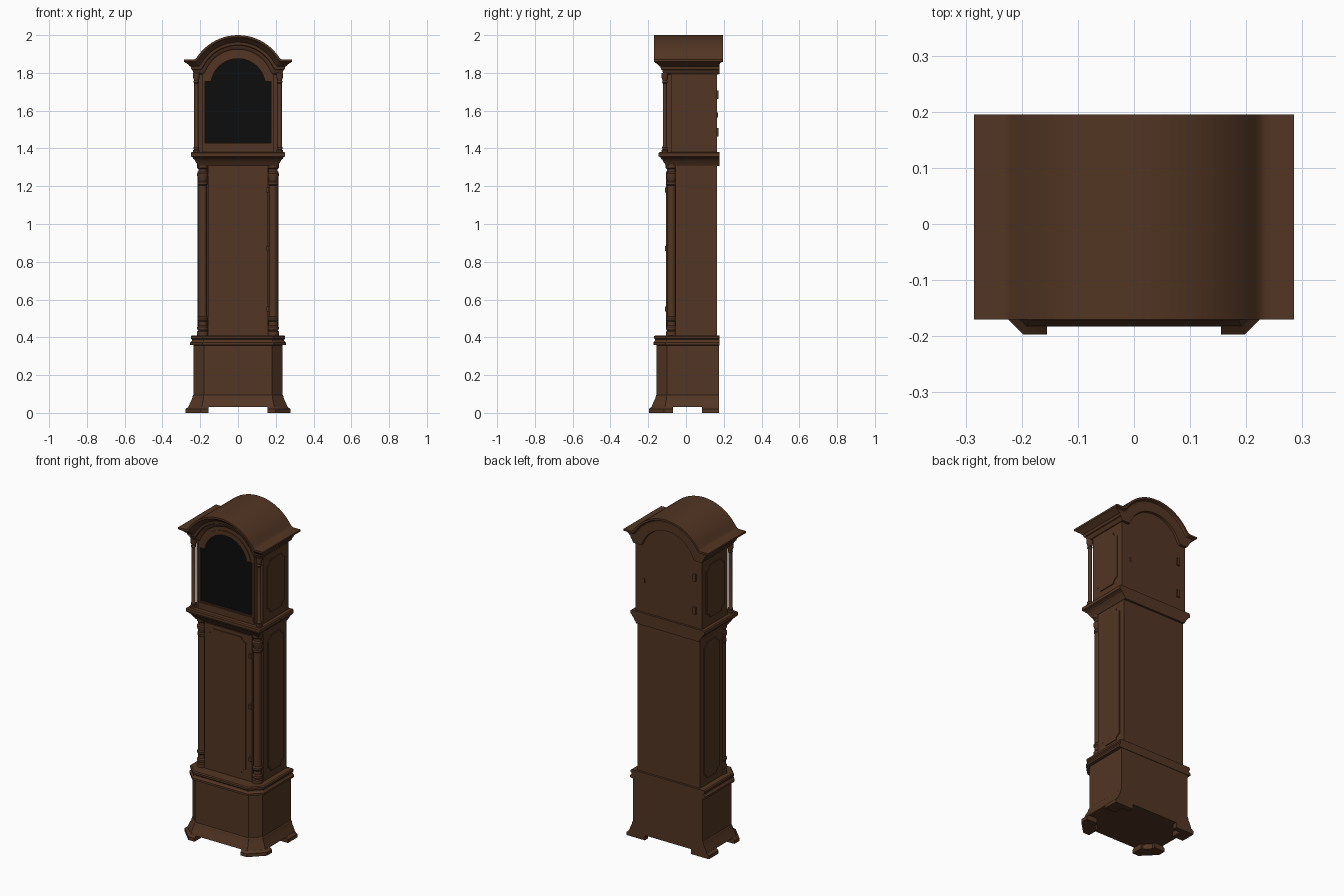
import bpy, bmesh, math
from mathutils import Matrix

if "Cube" in bpy.data.objects:
    bpy.data.objects.remove(bpy.data.objects["Cube"])


def material(name, rgb):
    m = bpy.data.materials.new(name)
    m.diffuse_color = (*rgb, 1)
    m.use_nodes = True
    m.node_tree.nodes["Principled BSDF"].inputs["Base Color"].default_value = m.diffuse_color
    return m


WOOD = material("dark_walnut", (0.085, 0.036, 0.017))
GLASS = material("black_glass", (0.004, 0.004, 0.004))


def add(name, me, mat=WOOD):
    me.materials.clear()
    me.materials.append(mat)
    me.shade_smooth()
    me.set_sharp_from_angle(angle=math.radians(30))
    ob = bpy.data.objects.new(name, me)
    bpy.context.collection.objects.link(ob)
    return ob


def finish(name, bm, mat=WOOD):
    bmesh.ops.recalc_face_normals(bm, faces=bm.faces)
    me = bpy.data.meshes.new(name)
    bm.to_mesh(me)
    bm.free()
    return add(name, me, mat)


def loft(name, rows, mat=WOOD):
    """Stack closed outlines: rows of (xy points, z), capped at both ends."""
    bm = bmesh.new()
    rings = [[bm.verts.new((x, y, z)) for x, y in pts] for pts, z in rows]
    n = len(rings[0])
    for a, b in zip(rings, rings[1:]):
        for i in range(n):
            j = (i + 1) % n
            bm.faces.new((a[i], a[j], b[j], b[i]))
    bm.faces.new(rings[0])
    bm.faces.new(rings[-1])
    return finish(name, bm, mat)


def box(name, x0, x1, y0, y1, z0, z1):
    pts = [(x0, y0), (x1, y0), (x1, y1), (x0, y1)]
    return loft(name, [(pts, z0), (pts, z1)])


def lathe(name, x, y, profile, n=20):
    ring = [(math.cos(2 * math.pi * i / n), math.sin(2 * math.pi * i / n)) for i in range(n)]
    return loft(name, [([(x + r * c, y + r * s) for c, s in ring], z) for r, z in profile])


FRONT = Matrix(((1, 0, 0, 0), (0, 0, -1, 0), (0, 1, 0, 0), (0, 0, 0, 1)))
SIDE = Matrix(((0, 0, 1, 0), (1, 0, 0, 0), (0, 1, 0, 0), (0, 0, 0, 1)))


def plate(name, loops, axis, lo, hi, mat=WOOD):
    """Flat cut-out board (extra loops are holes) spanning lo..hi along y (FRONT) or x (SIDE)."""
    cu = bpy.data.curves.new(name, 'CURVE')
    cu.dimensions, cu.fill_mode, cu.extrude = '2D', 'BOTH', (hi - lo) / 2
    for pts in loops:
        sp = cu.splines.new('POLY')
        sp.points.add(len(pts) - 1)
        for p, (u, v) in zip(sp.points, pts):
            p.co = (u, v, 0, 1)
        sp.use_cyclic_u = True
    tmp = bpy.data.objects.new(name + "_curve", cu)
    bpy.context.collection.objects.link(tmp)
    me = bpy.data.meshes.new_from_object(tmp.evaluated_get(bpy.context.evaluated_depsgraph_get()))
    bpy.data.objects.remove(tmp)
    mid = (lo + hi) / 2
    me.transform(Matrix.Translation((0, mid, 0) if axis is FRONT else (mid, 0, 0)) @ axis)
    return add(name, me, mat)


def notched(u0, u1, v0, v1, c):
    """Rectangle with stepped, cut-in corners."""
    k = c * 0.35
    return [(u1, v0 + c), (u1, v1 - c), (u1 - k, v1 - c), (u1 - c, v1 - k), (u1 - c, v1),
            (u0 + c, v1), (u0 + c, v1 - k), (u0 + k, v1 - c), (u0, v1 - c),
            (u0, v0 + c), (u0 + k, v0 + c), (u0 + c, v0 + k), (u0 + c, v0),
            (u1 - c, v0), (u1 - c, v0 + k), (u1 - k, v0 + c)]


def chamfered(o, back=0.175):
    """Base outline with cut front corners, grown outward by o."""
    h = [(0.18 + 0.41 * o, -0.155 - o), (0.235 + o, -0.10 - 0.41 * o), (0.235 + o, back)]
    return h + [(-x, y) for x, y in reversed(h)]


def rect(hx, front, back):
    return [(-hx, front), (hx, front), (hx, back), (-hx, back)]


# Plinth: flared skirt, chamfered box and its top moulding
loft("base_skirt", [(chamfered(o), z) for o, z in
                    [(0.028, 0.03), (0.024, 0.04), (0.018, 0.055), (0.008, 0.075), (0.004, 0.092), (0, 0.096)]])
loft("base_box", [(chamfered(0), 0.09), (chamfered(0), 0.37)])
loft("base_moulding", [(chamfered(o, 0.178), z) for o, z in
                       [(0, 0.358), (0.018, 0.36), (0.018, 0.372), (0.01, 0.38), (0.008, 0.388),
                        (0.014, 0.394), (0.014, 0.405), (0.008, 0.41)]])

# Bracket feet
for s, side in ((1, "right"), (-1, "left")):
    ff, bf = [], []
    for o, z in [(0.042, 0), (0.042, 0.02), (0.028, 0.032)]:
        f = [(0.155, -0.155 - o), (0.18 + 0.41 * o, -0.155 - o), (0.235 + o, -0.1 - 0.41 * o),
             (0.235 + o, -0.07), (0.205, -0.07), (0.205, -0.088), (0.168, -0.125), (0.155, -0.125)]
        b = [(0.235 + o, 0.085), (0.235 + o, 0.175), (0.155, 0.175), (0.155, 0.145),
             (0.205, 0.145), (0.205, 0.085)]
        ff.append(([(s * x, y) for x, y in f], z))
        bf.append(([(s * x, y) for x, y in b], z))
    loft("front_foot_" + side, ff)
    loft("back_foot_" + side, bf)

# Trunk with recessed front corners, door and panels
box("trunk_case", -0.21, 0.21, -0.055, 0.165, 0.40, 1.33)
box("trunk_front", -0.16, 0.16, -0.096, -0.05, 0.40, 1.33)
box("trunk_door", -0.153, 0.153, -0.1, -0.09, 0.425, 1.30)
plate("trunk_door_panel", [notched(-0.125, 0.125, 0.45, 1.278, 0.028)], FRONT, -0.105, -0.098)
for i, z in enumerate((0.55, 0.87, 1.18)):
    box(f"trunk_door_hinge_{i}", 0.15, 0.164, -0.111, -0.095, z - 0.013, z + 0.013)

trunk_column = [(0.03, 0.405), (0.03, 0.43), (0.024, 0.435), (0.03, 0.445), (0.03, 0.455), (0.024, 0.462),
                (0.024, 0.485), (0.029, 0.492), (0.029, 0.503), (0.023, 0.51), (0.023, 1.205), (0.028, 1.21),
                (0.028, 1.222), (0.023, 1.228), (0.025, 1.24), (0.03, 1.255), (0.03, 1.268), (0.024, 1.275),
                (0.024, 1.29), (0.031, 1.297), (0.031, 1.32)]
hood_column = [(0.018, 1.375), (0.018, 1.39), (0.013, 1.395), (0.015, 1.405), (0.011, 1.412), (0.011, 1.745),
               (0.015, 1.75), (0.012, 1.76), (0.017, 1.775), (0.018, 1.80)]
for s, side in ((1, "right"), (-1, "left")):
    lathe("trunk_column_" + side, s * 0.186, -0.077, trunk_column)
    lathe("hood_column_" + side, s * 0.221, -0.112, hood_column, 16)
    x = sorted((s * 0.205, s * 0.2145))
    plate("trunk_side_panel_" + side, [notched(-0.015, 0.13, 0.45, 1.278, 0.028)], SIDE, *x)
    x = sorted((s * 0.22, s * 0.2295))
    plate("hood_side_panel_" + side, [notched(-0.042, 0.127, 1.43, 1.75, 0.03)], SIDE, *x)

# Waist moulding between trunk and hood
loft("waist_moulding", [(rect(0.21 + o, -0.105 - o, 0.178), z) for o, z in
                        [(0.002, 1.308), (0.006, 1.318), (0.012, 1.325), (0.02, 1.34), (0.028, 1.346),
                         (0.03, 1.353), (0.04, 1.358), (0.04, 1.376), (0.034, 1.382)]])


# Arched hood outline, lowered by d, out to half width w
def arch(d, w):
    r, e = 0.26 - d, 0.13 - d
    xj = math.sqrt(r * r - e * e)
    ks = [math.sin(math.pi / 2 * i / 14) for i in range(13)] + [1.0, 1.04, 1.09]
    half = [min(xj * k, w - 0.002) for k in ks] + [w]
    out = []
    for x in half:
        a = math.sqrt(max(r * r - x * x, 0))
        h = max(0.02 - abs(a - e), 0) / 0.02
        out.append((x, 1.74 + max(a, e) + h * h * 0.005))
    return [(-x, z) for x, z in reversed(out[1:])] + out


def arch_board(name, d, w, y0, y1, holes=()):
    plate(name, [arch(d, w) + [(w, 1.38), (-w, 1.38)], *holes], FRONT, y0, y1)


# Hood body and front frame with an arched opening
gl = [(0.145 * math.cos(a), 1.73 + 0.145 * math.sin(a))
      for a in [math.radians(10 + 160 * i / 28) for i in range(29)]]
glass = [(-0.175, 1.43), (0.175, 1.43), (0.175, 1.755)] + gl + [(-0.175, 1.755)]
arch_board("hood_case", 0.05, 0.225, -0.08, 0.165)
arch_board("hood_door_frame", 0.06, 0.19, -0.115, -0.079, [glass])
plate("hood_glass", [[(x * 1.01, z) for x, z in glass]], FRONT, -0.106, -0.098, GLASS)
ring = [(0.172 * math.cos(a), 1.73 + 0.172 * math.sin(a))
        for a in [math.radians(170 - 160 * i / 28) for i in range(29)]]
plate("hood_arch_bead", [gl + ring], FRONT, -0.12, -0.11)
box("hood_door_sill", -0.185, 0.185, -0.12, -0.11, 1.40, 1.425)

# Arched cornice: (drop, overhang, back edge) rows swept around the hood
bm = bmesh.new()
rows = []
for d, o, back in [(0, 0.05, 0.195), (0.011, 0.05, 0.195), (0.017, 0.042, 0.18), (0.024, 0.03, 0.178),
                   (0.034, 0.022, 0.178), (0.037, 0.015, 0.178), (0.052, 0.012, 0.178), (0.055, 0.006, 0.178),
                   (0.068, 0.002, 0.178), (0.076, -0.006, 0.178), (0.08, -0.045, 0.16)]:
    c = arch(d, 0.235 + o)
    rows.append([bm.verts.new((x, -0.12 - o, z)) for x, z in c]
                + [bm.verts.new((x, back, z)) for x, z in reversed(c)])
n = len(rows[0])
for a, b in zip(rows, rows[1:]):
    for i in range(n):
        j = (i + 1) % n
        bm.faces.new((a[i], a[j], b[j], b[i]))
for r in (rows[0], rows[-1]):
    for i in range(n // 2 - 1):
        bm.faces.new((r[i], r[i + 1], r[n - 2 - i], r[n - 1 - i]))
finish("hood_cornice", bm)

# Back hinges and latch
for i, z in enumerate((1.485, 1.685)):
    box(f"back_hinge_{i}", -0.185, -0.165, 0.16, 0.172, z - 0.022, z + 0.022)
box("back_latch", 0.16, 0.168, 0.16, 0.17, 1.565, 1.59)
